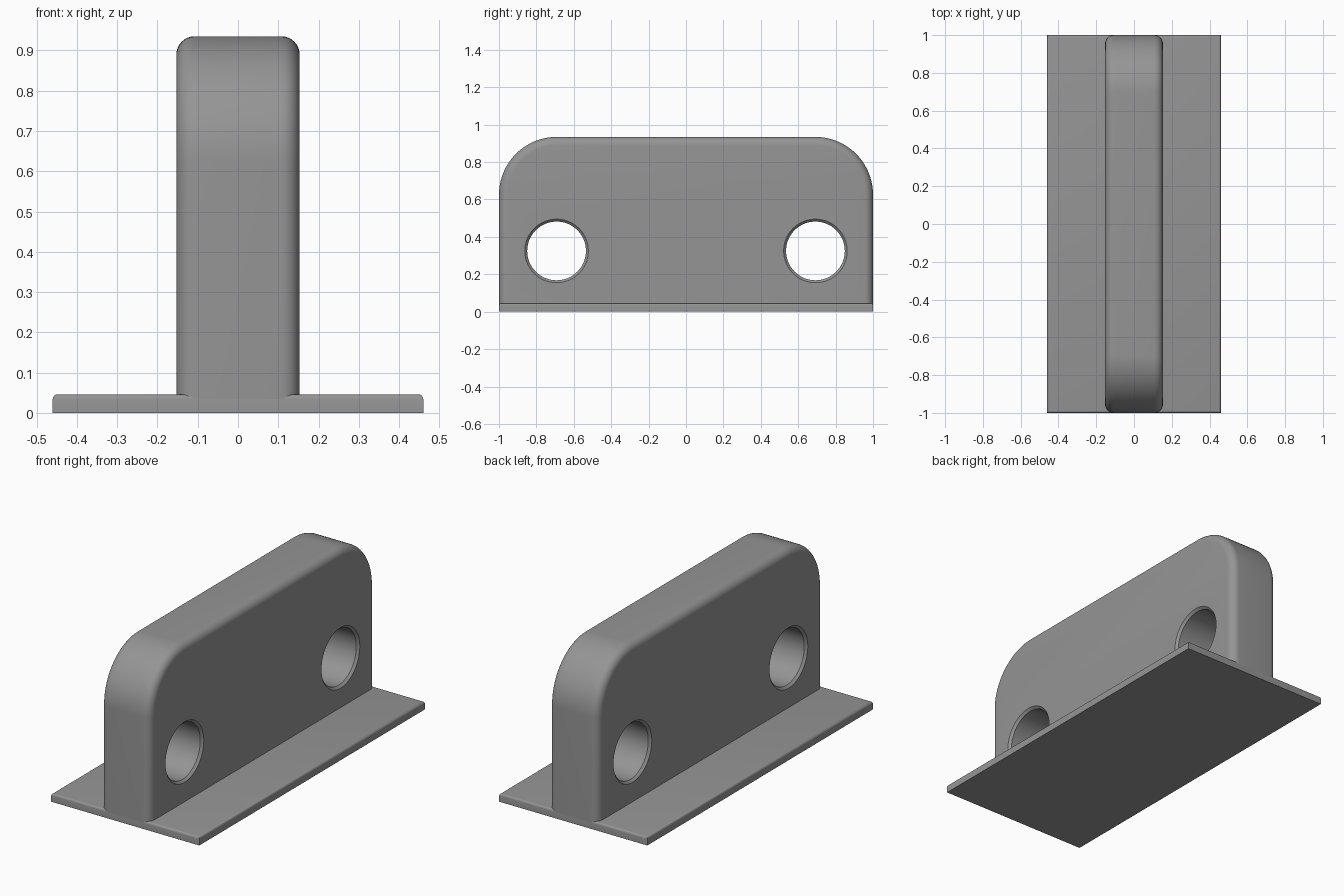
import bpy, bmesh, math
from mathutils import Matrix

if "Cube" in bpy.data.objects:
    bpy.data.objects.remove(bpy.data.objects["Cube"])

grey = bpy.data.materials.new("plain grey")
grey.diffuse_color = (0.3, 0.3, 0.3, 1)
grey.use_nodes = True
grey.node_tree.nodes["Principled BSDF"].inputs["Base Color"].default_value = grey.diffuse_color

PLATE_H, PLATE_EDGE = 0.046, 0.012
HALF_T, HALF_L, TOP = 0.153, 1.0, 0.935
CORNER, FILLET = 0.31, 0.045
HOLE_Y, HOLE_Z, HOLE_R, RIM = 0.692, 0.325, 0.157, 0.013


def make_object(name, bm):
    bmesh.ops.recalc_face_normals(bm, faces=bm.faces[:])
    mesh = bpy.data.meshes.new(name)
    bm.to_mesh(mesh)
    bm.free()
    mesh.materials.append(grey)
    obj = bpy.data.objects.new(name, mesh)
    bpy.context.collection.objects.link(obj)
    return obj


def loft(bm, rings):
    """Skin closed rings of equal length and cap both ends."""
    loops = [[bm.verts.new(p) for p in ring] for ring in rings]
    for a, b in zip(loops, loops[1:]):
        for i in range(len(a)):
            j = (i + 1) % len(a)
            bm.faces.new((a[i], a[j], b[j], b[i]))
    bm.faces.new(loops[0])
    bm.faces.new(loops[-1])


def smooth(obj, angle=30):
    bpy.ops.object.select_all(action='DESELECT')
    obj.select_set(True)
    bpy.context.view_layer.objects.active = obj
    bpy.ops.object.shade_smooth_by_angle(angle=math.radians(angle))


# Base plate with softened top edges
bm = bmesh.new()
bmesh.ops.create_cube(bm, size=1, matrix=Matrix.Translation((0, 0, PLATE_H / 2))
                      @ Matrix.Diagonal((0.92, 2 * HALF_L, PLATE_H, 1)))
top_edges = [e for e in bm.edges if all(v.co.z > PLATE_H / 2 for v in e.verts)]
bmesh.ops.bevel(bm, geom=top_edges, offset=PLATE_EDGE, segments=4,
                profile=0.5, affect='EDGES')
smooth(make_object("base_plate", bm))


# Upright wall: round-cornered outline, inset along the fillet at both faces
def outline(x, inset):
    r, pts = CORNER - inset, []
    for side in (1, -1):
        arc = [math.radians(90 * i / 20) for i in range(21)]
        corner = [(x, side * (HALF_L - CORNER + r * math.cos(a)),
                   TOP - CORNER + r * math.sin(a)) for a in arc]
        foot = (x, side * (HALF_L - inset), PLATE_H - PLATE_EDGE)
        pts += [foot] + corner if side == 1 else corner[::-1] + [foot]
    return pts


steps = [math.radians(90 * i / 8) for i in range(9)]
half = [(HALF_T - FILLET * (1 - math.cos(a)), FILLET * (1 - math.sin(a)))
        for a in steps]
section = [(-x, d) for x, d in half] + [(x, d) for x, d in reversed(half)]
bm = bmesh.new()
loft(bm, [outline(x, d) for x, d in sorted(
    [(-HALF_T + FILLET * (1 - math.cos(a)), FILLET * (1 - math.sin(a))) for a in steps]
    + half)])
wall = make_object("upright_wall", bm)

# Bolt holes with chamfered rims
bm = bmesh.new()
for side in (1, -1):
    rings = []
    for x, r in ((-HALF_T - RIM, HOLE_R + 2 * RIM), (-HALF_T + RIM, HOLE_R),
                 (HALF_T - RIM, HOLE_R), (HALF_T + RIM, HOLE_R + 2 * RIM)):
        rings.append([(x, side * HOLE_Y + r * math.cos(math.tau * i / 64),
                       HOLE_Z + r * math.sin(math.tau * i / 64)) for i in range(64)])
    loft(bm, rings)
cutter = make_object("hole_cutter", bm)
cutter.hide_render = True

cut = wall.modifiers.new("bolt_holes", 'BOOLEAN')
cut.operation, cut.solver, cut.object = 'DIFFERENCE', 'EXACT', cutter
bpy.context.view_layer.objects.active = wall
bpy.ops.object.modifier_apply(modifier=cut.name)
bpy.data.objects.remove(cutter)
smooth(wall)
